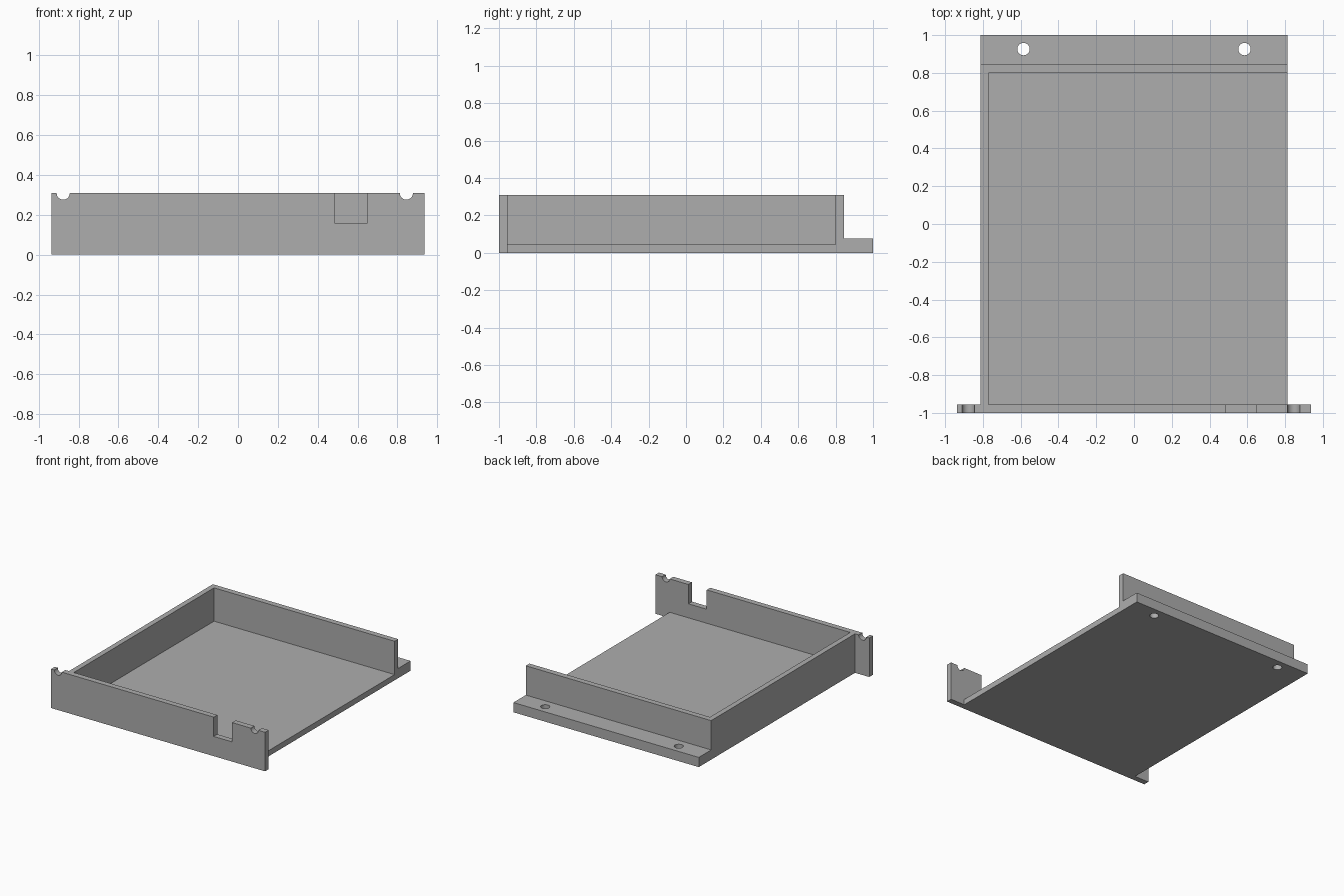
import bpy
import bmesh
from math import cos, sin, pi, radians
from mathutils import Vector

cube = bpy.data.objects.get("Cube")
if cube:
    bpy.data.objects.remove(cube, do_unlink=True)

grey = bpy.data.materials.new("plain grey")
grey.use_nodes = True
colour = (0.42, 0.42, 0.42, 1)
grey.diffuse_color = colour
grey.node_tree.nodes["Principled BSDF"].inputs["Base Color"].default_value = colour

HEIGHT, FLOOR, FLANGE = 0.309, 0.045, 0.077
SIDE, PANEL_SIDE = 0.812, 0.937
FRONT, BACK = -0.955, 0.80
WALL = 0.042
RADIUS = 0.033


def extrude(name, points, direction):
    """Closed outline swept along a direction into a solid."""
    bm = bmesh.new()
    face = bm.faces.new([bm.verts.new(p) for p in points])
    swept = bmesh.ops.extrude_face_region(bm, geom=[face])
    moved = [v for v in swept["geom"] if isinstance(v, bmesh.types.BMVert)]
    bmesh.ops.translate(bm, verts=moved, vec=Vector(direction))
    bmesh.ops.recalc_face_normals(bm, faces=bm.faces)
    mesh = bpy.data.meshes.new(name)
    bm.to_mesh(mesh)
    bm.free()
    obj = bpy.data.objects.new(name, mesh)
    bpy.context.collection.objects.link(obj)
    mesh.materials.append(grey)
    return obj


def activate(obj):
    bpy.ops.object.select_all(action='DESELECT')
    obj.select_set(True)
    bpy.context.view_layer.objects.active = obj


def scallop(x):
    """Half-round dip in the top edge, from left to right."""
    return [(x - RADIUS * cos(pi * i / 16), HEIGHT - RADIUS * sin(pi * i / 16))
            for i in range(17)]


# Front panel with two scallops and a square notch
outline = [(-PANEL_SIDE, 0), (-PANEL_SIDE, HEIGHT)]
outline += scallop(-0.877)
outline += [(0.487, HEIGHT), (0.487, 0.156), (0.648, 0.156), (0.648, HEIGHT)]
outline += scallop(0.845)
outline += [(PANEL_SIDE, HEIGHT), (PANEL_SIDE, 0)]
panel = extrude("front_panel", [(x, -1, z) for x, z in outline], (0, 1 + FRONT, 0))

# Floor, back wall and rear flange share one side profile
profile = [(FRONT, 0), (1, 0), (1, FLANGE), (BACK + 0.045, FLANGE),
           (BACK + 0.045, HEIGHT), (BACK, HEIGHT), (BACK, FLOOR), (FRONT, FLOOR)]
tray = extrude("tray_floor_and_back", [(-SIDE, y, z) for y, z in profile],
               (2 * SIDE, 0, 0))

# Single side wall; the opposite side is open
wall = [(FRONT, FLOOR), (BACK, FLOOR), (BACK, HEIGHT), (FRONT, HEIGHT)]
extrude("side_wall", [(-SIDE, y, z) for y, z in wall], (WALL, 0, 0))

# Mounting holes through the rear flange
for x in (-0.585, 0.585):
    circle = [(x + RADIUS * cos(2 * pi * i / 32), 0.926 + RADIUS * sin(2 * pi * i / 32), -0.1)
              for i in range(32)]
    cutter = extrude("hole_cutter", circle, (0, 0, 0.3))
    cutter.hide_render = True
    cut = tray.modifiers.new("hole", 'BOOLEAN')
    cut.operation = 'DIFFERENCE'
    cut.solver = 'EXACT'
    cut.object = cutter
    activate(tray)
    bpy.ops.object.modifier_apply(modifier=cut.name)
    bpy.data.objects.remove(cutter, do_unlink=True)

# Smooth the round cut-outs, keep the box edges sharp
for obj in (panel, tray):
    activate(obj)
    bpy.ops.object.shade_smooth_by_angle(angle=radians(30))
